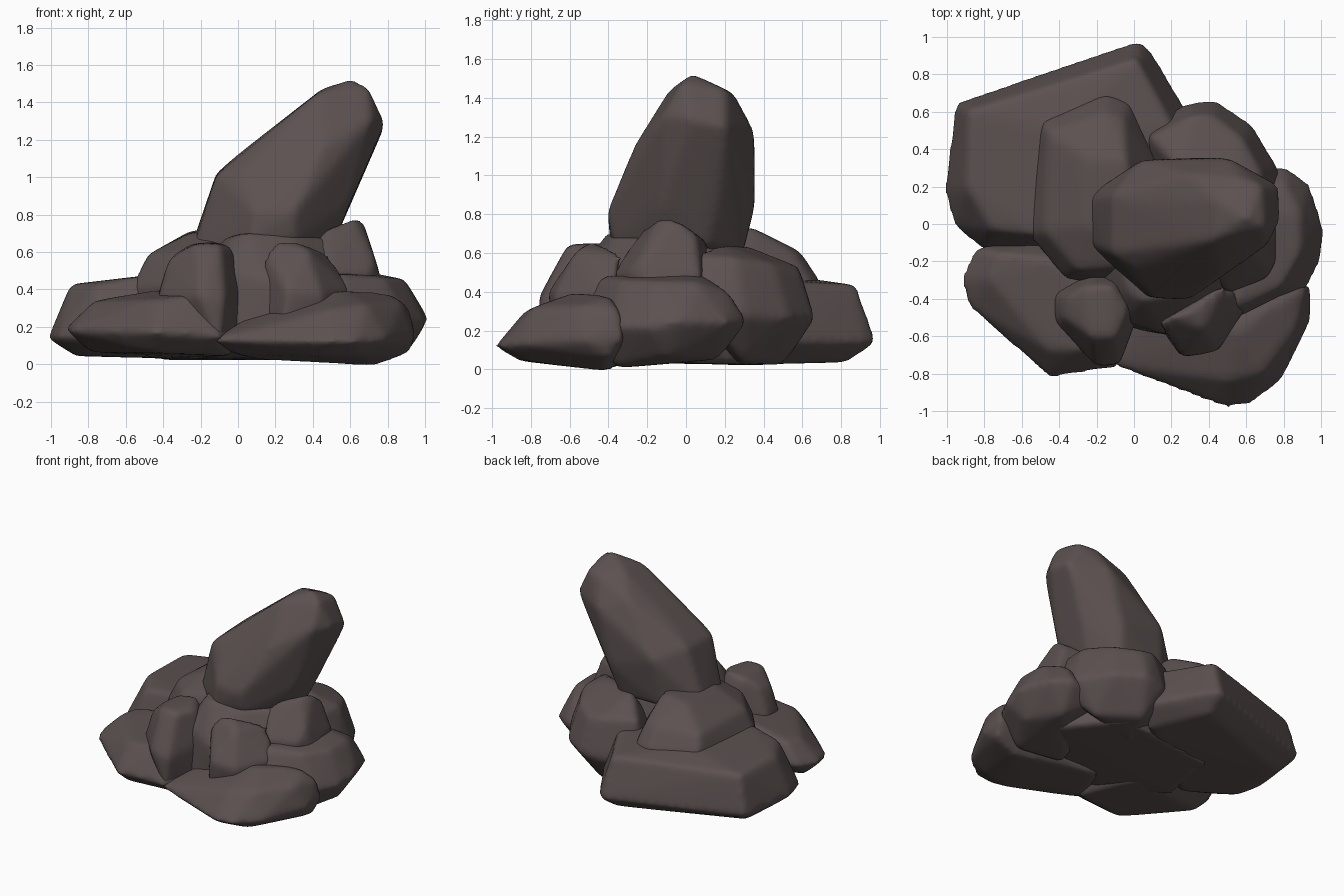
import bpy, bmesh
from mathutils import Vector

stone = bpy.data.materials.new("dark brown stone")
stone.diffuse_color = (0.105, 0.082, 0.08, 1)
GROW = 0.018   # makes up for the corner rounding


def rock(name, points, rounding=9):
    """Convex boulder through the given points, with softened edges."""
    bm = bmesh.new()
    c = sum((Vector(p) for p in points), Vector()) / len(points)
    for p in points:
        d = Vector(p) - c
        bm.verts.new(c + d + d.normalized() * GROW)
    hull = bmesh.ops.convex_hull(bm, input=bm.verts)
    loose = [v for v in bm.verts if not v.link_faces]
    bmesh.ops.delete(bm, geom=loose, context='VERTS')
    bmesh.ops.recalc_face_normals(bm, faces=bm.faces)
    me = bpy.data.meshes.new(name)
    bm.to_mesh(me)
    bm.free()
    me.materials.append(stone)
    ob = bpy.data.objects.new(name, me)
    bpy.context.collection.objects.link(ob)
    rm = ob.modifiers.new("even mesh", 'REMESH')
    rm.mode = 'VOXEL'
    rm.voxel_size = 0.024
    rm.use_smooth_shade = True
    sm = ob.modifiers.new("soften", 'SMOOTH')
    sm.factor = 0.5
    sm.iterations = rounding
    return ob


# Wide ground slabs
rock("back_left_slab", [
    (-0.94, 0.64, .14), (0.02, 0.97, .14), (0.09, 0.9, .14), (0.3, 0.55, .14),
    (-1.0, 0.18, .14), (-0.95, 0, .14), (-0.8, -0.13, .14), (-0.5, -0.13, .14),
    (-0.87, 0.6, .42), (0.0, 0.87, .43), (0.2, 0.5, .45), (-0.88, 0.2, .42),
    (-0.75, -0.02, .42), (-0.45, -0.05, .47), (-0.4, 0.5, .47),
    (-0.85, 0.5, .05), (0, 0.82, .04), (0.2, 0.4, .03), (-0.85, 0.1, .05), (-0.5, -0.1, .04)])
rock("front_left_slab", [
    (-0.91, -0.3, .19), (-0.84, -0.13, .2), (-0.5, -0.1, .2), (0.0, -0.5, .15),
    (-0.1, -0.76, .15), (-0.45, -0.81, .17), (-0.88, -0.44, .18),
    (-0.76, -0.3, .33), (-0.72, -0.17, .34), (-0.42, -0.2, .39), (-0.1, -0.5, .39),
    (-0.25, -0.66, .36), (-0.45, -0.66, .34),
    (-0.78, -0.3, .07), (-0.45, -0.68, .07), (-0.05, -0.62, .05), (-0.2, -0.2, .04)])
rock("front_right_slab", [
    (0.93, -0.33, .16), (0.93, -0.52, .15), (0.78, -0.83, .13), (0.62, -0.95, .12),
    (0.5, -0.97, .12), (-0.13, -0.75, .13), (-0.05, -0.45, .13),
    (0.9, -0.35, .3), (0.86, -0.55, .32), (0.68, -0.78, .31), (0.5, -0.82, .29),
    (0.1, -0.68, .22), (0.55, -0.58, .38), (0.8, -0.4, .37), (0.15, -0.4, .3),
    (0.72, -0.42, .0), (0.9, -0.4, .06), (0.65, -0.8, .05), (0.45, -0.84, .05),
    (-0.02, -0.62, .06), (0.1, -0.3, .03)])

# Side boulders
rock("right_boulder", [
    (0.8, 0.3, .25), (0.93, 0.2, .24), (1.0, -0.02, .25), (0.99, -0.18, .22),
    (0.9, -0.36, .22), (0.6, -0.53, .25), (0.4, -0.5, .25), (0.5, 0.25, .2),
    (0.8, 0.21, .39), (0.88, 0.05, .44), (0.88, -0.15, .44), (0.78, -0.32, .45),
    (0.56, -0.43, .47), (0.4, -0.4, .46), (0.65, 0.05, .49),
    (0.78, 0.15, .06), (0.9, -0.1, .08), (0.75, -0.35, .02), (0.4, -0.3, .02)])
rock("back_right_boulder", [
    (0.05, 0.5, .25), (0.28, 0.63, .25), (0.43, 0.65, .27), (0.62, 0.52, .27),
    (0.76, 0.3, .28), (0.78, 0.1, .28), (0.1, 0.1, .2),
    (0.1, 0.46, .52), (0.32, 0.57, .52), (0.42, 0.57, .5), (0.57, 0.45, .53),
    (0.67, 0.27, .56), (0.5, 0.2, .63), (0.25, 0.3, .63), (0.65, 0.05, .58),
    (0.35, 0.5, .04), (0.6, 0.3, .05), (0.2, 0.2, .03)])
rock("back_left_block", [
    (-0.49, 0.54, .45), (-0.15, 0.69, .44), (-0.03, 0.64, .44), (0.12, 0.3, .45),
    (-0.56, -0.04, .4), (-0.36, -0.28, .42), (0.1, -0.35, .4),
    (-0.45, 0.48, .57), (-0.16, 0.58, .6), (-0.06, 0.54, .6), (-0.05, 0.33, .72),
    (-0.25, 0.35, .7), (-0.47, -0.03, .58), (-0.25, 0.0, .69), (-0.3, -0.23, .59),
    (0.05, -0.2, .69), (-0.4, 0.4, .1), (0.1, 0.4, .1), (-0.4, -0.1, .1), (0.1, -0.3, .1)])

# Core that fills the middle
rock("centre_boulder", [
    (-0.05, -0.5, .5), (0.16, -0.57, .45), (0.4, -0.48, .4), (0.6, -0.2, .45),
    (-0.02, -0.36, .67), (0.05, -0.4, .69), (0.3, -0.36, .68), (0.5, -0.2, .66),
    (0.5, 0.2, .6), (-0.2, 0.2, .65), (0, -0.55, .1), (0.3, -0.6, .1),
    (0.7, 0, .04), (0.4, 0.4, .03), (-0.4, 0.3, .03), (-0.5, -0.2, .04)])

# Small stones around the foot of the spire
rock("front_left_stone", [
    (-0.42, -0.38, .35), (-0.2, -0.26, .4), (-0.04, -0.28, .4), (0.0, -0.5, .4),
    (-0.08, -0.73, .35), (-0.2, -0.75, .37), (-0.41, -0.52, .36),
    (-0.34, -0.4, .57), (-0.36, -0.5, .54), (-0.22, -0.6, .63), (-0.1, -0.6, .63),
    (-0.04, -0.46, .61), (-0.12, -0.34, .64), (-0.25, -0.34, .63),
    (-0.37, -0.5, .15), (-0.1, -0.74, .14), (0, -0.5, .15)], 7)
rock("front_right_stone", [
    (0.16, -0.53, .58), (0.2, -0.5, .64), (0.31, -0.48, .64), (0.47, -0.34, .58),
    (0.27, -0.7, .4), (0.44, -0.67, .38), (0.59, -0.45, .4), (0.52, -0.36, .5),
    (0.37, -0.56, .6), (0.13, -0.52, .25), (0.25, -0.69, .25), (0.45, -0.64, .25),
    (0.56, -0.42, .25)], 6)
rock("right_stone", [
    (0.42, -0.26, .65), (0.5, -0.2, .72), (0.62, -0.14, .76), (0.66, -0.06, .76),
    (0.68, 0.04, .68), (0.72, -0.22, .56), (0.7, -0.28, .5), (0.75, 0.06, .48),
    (0.76, -0.18, .42), (0.5, -0.36, .5), (0.5, 0.1, .65), (0.6, 0.1, .3),
    (0.6, -0.3, .3), (0.4, -0.2, .3)], 6)

# Leaning spire
rock("leaning_spire", [
    (-0.24, -0.1, .58), (-0.25, 0.14, .6), (0.0, 0.28, .6), (0.35, 0.28, .6),
    (0.5, 0.1, .65), (0.47, -0.15, .65), (0.3, -0.36, .66), (0.08, -0.38, .66),
    (-0.1, -0.15, 1.01), (-0.1, 0.15, 1.02), (0.02, -0.22, 1.02), (0.02, 0.1, 1.12),
    (0.1, -0.38, .82), (0.3, -0.39, .82), (0.58, -0.12, .86), (0.58, 0.16, .86),
    (0.4, 0.34, .85), (0.05, 0.33, .95), (0.5, 0.34, 1.22), (0.3, 0.25, 1.3),
    (0.42, -0.08, 1.43), (0.45, 0.12, 1.46), (0.6, 0.03, 1.51), (0.55, 0.24, 1.41),
    (0.69, -0.02, 1.46), (0.67, 0.2, 1.43), (0.77, 0.03, 1.28), (0.76, 0.2, 1.24),
    (0.7, -0.11, 1.3), (0.45, -0.25, 1.15)], 7)
